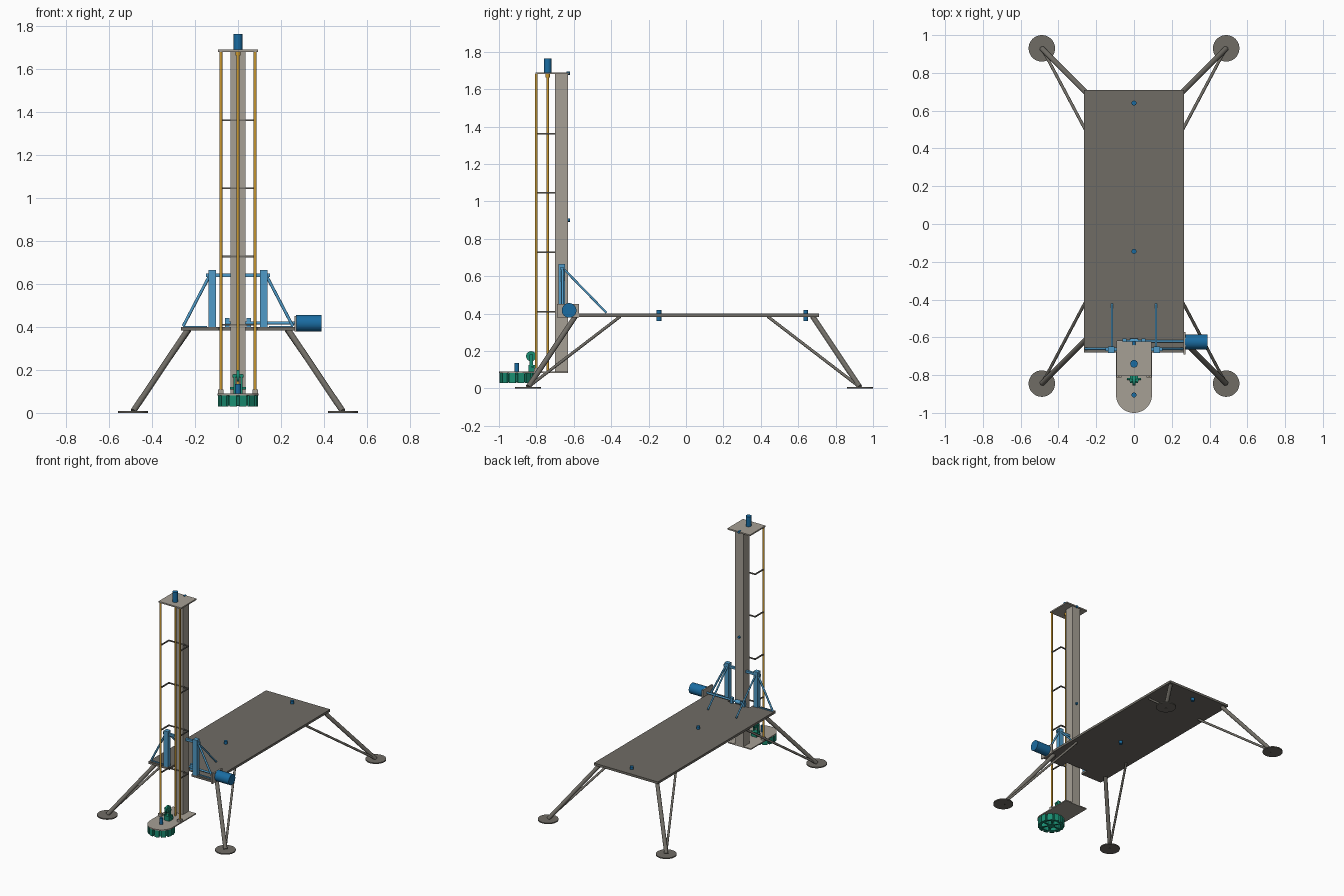
import bpy, bmesh
from math import sin, cos, pi
from mathutils import Vector

if "Cube" in bpy.data.objects:
    bpy.data.objects.remove(bpy.data.objects["Cube"])


def mat(name, rgb):
    m = bpy.data.materials.new(name)
    m.diffuse_color = (*rgb, 1)
    m.use_nodes = True
    m.node_tree.nodes["Principled BSDF"].inputs["Base Color"].default_value = m.diffuse_color
    return m


DARK = mat("dark_metal", (0.16, 0.15, 0.13))
PALE = mat("pale_metal", (0.38, 0.35, 0.30))
BLUE = mat("motor_blue", (0.01, 0.15, 0.36))
SKY = mat("bracket_blue", (0.08, 0.33, 0.58))
GOLD = mat("brass", (0.60, 0.32, 0.03))
GREEN = mat("cutter_green", (0.01, 0.27, 0.17))


def finish(name, bm, m, smooth=False):
    me = bpy.data.meshes.new(name)
    bmesh.ops.recalc_face_normals(bm, faces=bm.faces)
    bm.to_mesh(me)
    bm.free()
    ob = bpy.data.objects.new(name, me)
    bpy.context.collection.objects.link(ob)
    me.materials.append(m)
    if smooth:
        bpy.ops.object.select_all(action='DESELECT')
        ob.select_set(True)
        bpy.context.view_layer.objects.active = ob
        bpy.ops.object.shade_smooth_by_angle(angle=0.6)
    return ob


def box(name, x, y, z, m):
    """Box from (min, max) pairs."""
    bm = bmesh.new()
    bmesh.ops.create_cube(bm, size=1)
    for v in bm.verts:
        v.co = [r[0] + (c + 0.5) * (r[1] - r[0]) for c, r in zip(v.co, (x, y, z))]
    return finish(name, bm, m)


def rod(name, a, b, r, m, n=24):
    """Cylinder between two points."""
    a, b = Vector(a), Vector(b)
    bm = bmesh.new()
    bmesh.ops.create_cone(bm, cap_ends=True, segments=n, radius1=r, radius2=r, depth=(b - a).length)
    q = (b - a).to_track_quat('Z', 'Y')
    for v in bm.verts:
        v.co = q @ v.co + (a + b) / 2
    return finish(name, bm, m, True)


def slab(name, pts, z0, z1, m):
    """Outline in plan, extruded from z0 to z1."""
    bm = bmesh.new()
    f = bm.faces.new([bm.verts.new((x, y, z0)) for x, y in pts])
    top = bmesh.ops.extrude_face_region(bm, geom=[f])["geom"]
    bmesh.ops.translate(bm, vec=(0, 0, z1 - z0), verts=[v for v in top if isinstance(v, bmesh.types.BMVert)])
    return finish(name, bm, m, True)


# Deck with a front notch for the mast
slab("deck", [(-.265, -.68), (-.09, -.68), (-.09, -.62), (.09, -.62), (.09, -.68),
              (.265, -.68), (.265, .71), (-.265, .71)], .383, .40, DARK)
for y in (-.145, .64):
    rod("deck_pin", (0, y, .36), (0, y, .42), .013, BLUE)

# Legs, struts and foot pads
for sx in (-1, 1):
    for sy in (-1, 1):
        def leg_pt(x, y, z):
            return (sx * x, .0425 + sy * y, z)
        rod("foot_pad", leg_pt(.488, .8875, 0), leg_pt(.488, .8875, .008), .07, DARK, 40)
        rod("main_leg", leg_pt(.235, .635, .384), leg_pt(.487, .886, .008), .014, DARK)
        rod("leg_strut", leg_pt(.225, .395, .384), leg_pt(.48, .875, .016), .008, DARK)

# Mast with its end plates
box("mast", (-.035, .035), (-.70, -.63), (.088, 1.682), PALE)
box("mast_top_plate", (-.093, .093), (-.805, -.622), (1.68, 1.69), PALE)
CY = -.905
arc = [(.095 * cos(t), CY + .095 * sin(t)) for t in [pi + pi * i / 24 for i in range(25)]]
slab("mast_base_plate", arc + [(.095, -.63), (-.095, -.63)], .082, .09, PALE)
for z in (.90, 1.685):
    rod("mast_pin", (0, -.64, z), (0, -.62, z), .009, BLUE)

# Lead screw, guide rods and their spacers
rod("lead_screw", (0, -.74, .09), (0, -.74, 1.68), .007, GOLD)
rod("screw_coupling", (0, -.74, 1.662), (0, -.74, 1.68), .012, GOLD)
rod("top_motor", (0, -.74, 1.69), (0, -.74, 1.763), .02, BLUE)
for s in (-1, 1):
    rod("guide_rod", (s * .08, -.80, .09), (s * .08, -.80, 1.68), .007, GOLD)
    box("rod_clamp", (s * .08 - .013, s * .08 + .013), (-.813, -.787), (.09, .108), PALE)
for z in (.41, .728, 1.045, 1.362):
    for s in (-1, 1):
        box("spacer_arm", (s * .08 - .004, s * .08 + .004), (-.80, -.698), (z - .004, z + .004), DARK)
    box("spacer_bar", (-.084, .084), (-.706, -.698), (z - .004, z + .004), DARK)

# Cutter wheel: rim, spokes, hub and teeth
bm = bmesh.new()
N = 48
rings = []
for r, z in ((.068, .034), (.083, .034), (.083, .078), (.068, .078)):
    rings.append([bm.verts.new((r * cos(2 * pi * i / N), CY + r * sin(2 * pi * i / N), z)) for i in range(N)])
for k in range(4):
    a, b = rings[k], rings[(k + 1) % 4]
    for i in range(N):
        j = (i + 1) % N
        bm.faces.new((a[i], a[j], b[j], b[i]))
finish("cutter_rim", bm, GREEN, True)
rod("cutter_hub", (0, CY, .032), (0, CY, .082), .026, GREEN)
rod("cutter_web", (0, CY, .07), (0, CY, .08), .07, GREEN, 48)


def radial(name, t, r0, r1, w, z0, z1):
    d, n = Vector((cos(t), sin(t))), Vector((-sin(t), cos(t)))
    c = Vector((0, CY))
    slab(name, [c + d * r0 - n * w, c + d * r1 - n * w, c + d * r1 + n * w, c + d * r0 + n * w], z0, z1, GREEN)


for i in range(12):
    radial("cutter_tooth", 2 * pi * (i + .5) / 12, .078, .092, .017, .03, .083)
for i in range(6):
    radial("cutter_spoke", 2 * pi * i / 6, .02, .072, .006, .036, .075)
rod("cutter_motor", (0, CY, .088), (0, CY, .135), .013, BLUE)

# Small measuring wheel above the base plate
rod("small_wheel", (-.007, -.828, .172), (.007, -.828, .172), .027, GREEN)
rod("small_wheel_axle", (-.025, -.828, .172), (.025, -.828, .172), .007, GREEN)
rod("small_hub_axle", (-.038, -.82, .115), (.038, -.82, .115), .006, GREEN)
for s in (-1, 1):
    box("small_wheel_fork", (s * .016 - .004, s * .016 + .004), (-.838, -.818), (.09, .18), GREEN)
box("small_wheel_base", (-.022, .022), (-.843, -.80), (.09, .125), GREEN)

# Mast guide frame: posts, crossbar and braces
for s in (-1, 1):
    box("guide_post", (s * .12 - .017, s * .12 + .017), (-.682, -.648), (.40, .665), SKY)
    rod("side_brace", (s * .13, -.66, .643), (s * .255, -.66, .404), .007, SKY)
    rod("back_brace", (s * .117, -.655, .64), (s * .117, -.425, .404), .006, SKY)
    box("side_brace_foot", (s * .2 - .055, s * .2 + .055), (-.665, -.655), (.40, .405), SKY)
    box("shaft_bearing", (s * .05 - .01, s * .05 + .01), (-.625, -.605), (.40, .442), SKY)
box("guide_crossbar", (-.15, .15), (-.672, -.655), (.632, .648), SKY)

# Hoist drive beside the deck
rod("drive_shaft", (-.06, -.62, .418), (.27, -.62, .418), .007, SKY)
rod("drive_pinion", (-.02, -.62, .418), (.02, -.62, .418), .014, SKY)
box("motor_plate", (.262, .272), (-.69, -.573), (.378, .452), PALE)
rod("hoist_motor", (.27, -.625, .417), (.388, -.625, .417), .039, BLUE, 32)
